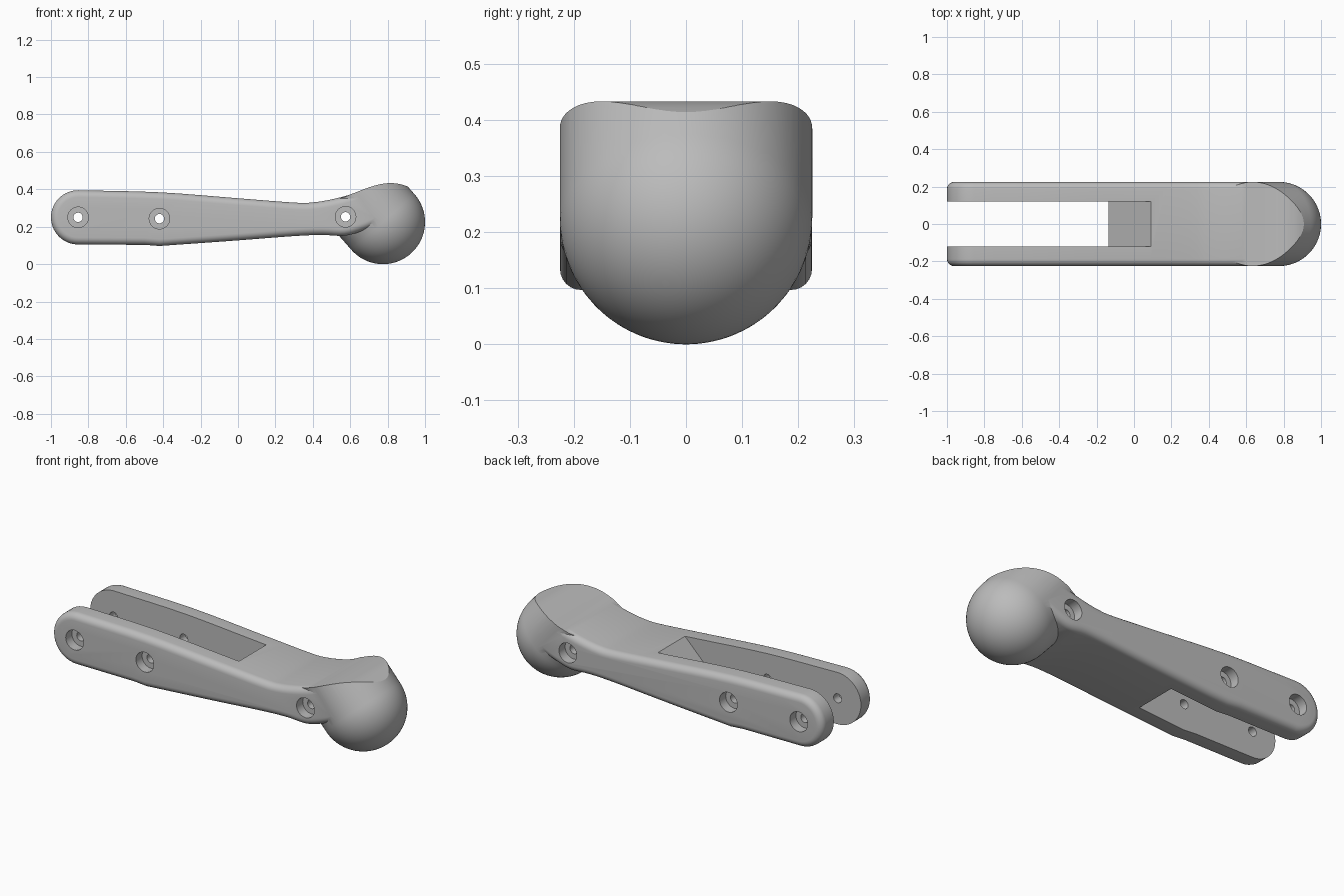
import bpy, bmesh, math
from mathutils import Matrix, Vector

if "Cube" in bpy.data.objects:
    bpy.data.objects.remove(bpy.data.objects["Cube"])

HALF, R = 0.2245, 0.225             # handle half width, ball radius
CENTRE = Vector((0.775, 0, 0.225))  # ball centre
AXIS = Vector((-0.66, 0, 0.751)).normalized()

grey = bpy.data.materials.new("plain grey")
grey.use_nodes = True
colour = (0.5, 0.5, 0.5, 1)
grey.diffuse_color = colour
grey.node_tree.nodes["Principled BSDF"].inputs["Base Color"].default_value = colour


def make_object(name, bm):
    bmesh.ops.recalc_face_normals(bm, faces=bm.faces)
    mesh = bpy.data.meshes.new(name)
    bm.to_mesh(mesh)
    bm.free()
    mesh.materials.append(grey)
    obj = bpy.data.objects.new(name, mesh)
    bpy.context.collection.objects.link(obj)
    return obj


def smooth_path(pts, steps=4):
    """Catmull-Rom curve through the points."""
    p = [Vector(q) for q in pts]
    p = [2 * p[0] - p[1]] + p + [2 * p[-1] - p[-2]]
    out = []
    for a, b, c, d in zip(p, p[1:], p[2:], p[3:]):
        for i in range(steps):
            t = i / steps
            out.append(0.5 * (2 * b + (c - a) * t + (2 * a - 5 * b + 4 * c - d) * t ** 2
                              + (3 * b - a - 3 * c + d) * t ** 3))
    return out + [p[-2]]


def prism(outline, half):
    """Side outline in x and z, extruded across y."""
    bm = bmesh.new()
    sides = [[bm.verts.new((x, y, z)) for x, z in outline] for y in (-half, half)]
    bm.faces.new(sides[0])
    bm.faces.new(sides[1])
    n = len(outline)
    for i in range(n):
        j = (i + 1) % n
        bm.faces.new((sides[0][i], sides[0][j], sides[1][j], sides[1][i]))
    bmesh.ops.recalc_face_normals(bm, faces=bm.faces)
    return bm


def combine(target, other, operation):
    mod = target.modifiers.new(operation.lower(), "BOOLEAN")
    mod.object, mod.operation, mod.solver = other, operation, "EXACT"
    bpy.context.view_layer.objects.active = target
    bpy.ops.object.modifier_apply(modifier=mod.name)
    bpy.data.objects.remove(other)


# Side curves of the handle
top = smooth_path([(-0.855, 0.395), (-0.42, 0.384), (0, 0.352), (0.3, 0.329), (0.4, 0.33),
                   (0.5, 0.346), (0.6, 0.372), (0.7, 0.41), (0.78, 0.43), (0.85, 0.43),
                   (0.92, 0.409), (1.05, 0.35)])
bottom = smooth_path([(-0.42, 0.097), (0, 0.127), (0.3, 0.15), (0.45, 0.156), (0.57, 0.152),
                      (0.67, 0.18), (CENTRE.x, CENTRE.z)])
nose = [(-0.855 + 0.145 * math.cos(a), 0.25 + 0.145 * math.sin(a))
        for a in (math.pi * (1.5 - i / 20) for i in range(20))]


def before_axis(p):
    return (p.x - CENTRE.x) * AXIS.z - (p.y - CENTRE.z) * AXIS.x < 0


# Handle: extruded side outline with rounded long edges
body_top = [p for p in top if before_axis(p)]
outline = nose + body_top + bottom[::-1] + [(-0.5, 0.103)]
bm = prism(outline, HALF)
end = {len(nose) + len(body_top) - 1, len(nose) + len(body_top)}
bm.verts.index_update()
n = len(outline)
rims = [e for e in bm.edges
        if abs(e.verts[0].co.y - e.verts[1].co.y) < 1e-6
        and {v.index % n for v in e.verts} != end]
bmesh.ops.bevel(bm, geom=rims, offset=0.037, segments=6, profile=0.5,
                affect="EDGES", clamp_overlap=False)
handle = make_object("handle", bm)

# Ball with a round neck rising into the handle
bm = bmesh.new()
bmesh.ops.create_uvsphere(bm, u_segments=80, v_segments=40, radius=R)
bmesh.ops.delete(bm, geom=[v for v in bm.verts if v.co.z > 1e-4], context="VERTS")
rim = [e for e in bm.edges if e.is_boundary]
new = bmesh.ops.extrude_edge_only(bm, edges=rim)["geom"]
bmesh.ops.translate(bm, vec=(0, 0, 0.46), verts=[g for g in new if isinstance(g, bmesh.types.BMVert)])
bmesh.ops.holes_fill(bm, edges=[e for e in bm.edges if e.is_boundary])
turn = Vector((0, 0, 1)).rotation_difference(AXIS).to_matrix().to_4x4()
bmesh.ops.transform(bm, matrix=Matrix.Translation(CENTRE) @ turn, verts=bm.verts)
ball = make_object("ball_end", bm)

# Trim the neck along the top curve and join it to the handle
trim = [(p.x, p.y + (0.0005 if p.x > 0.6 else -0.004)) for p in top if p.x > 0]
trim += [(1.05, 1), (trim[0][0], 1)]
combine(ball, make_object("trim", prism(trim, 0.5)), "DIFFERENCE")
combine(handle, ball, "UNION")

# Open slot between the two arms, with a sloping end
slot = [(-1.2, 0.5), (0.244, 0.5), (-0.252, 0), (-1.2, 0)]
combine(handle, make_object("slot", prism(slot, 0.12)), "DIFFERENCE")


# Cross holes with a wide recess on each side
def bore(x, y, z, radius, depth):
    bm = bmesh.new()
    bmesh.ops.create_cone(bm, cap_ends=True, segments=32, radius1=radius, radius2=radius, depth=depth,
                          matrix=Matrix.Translation((x, y, z)) @ Matrix.Rotation(math.pi / 2, 4, "X"))
    combine(handle, make_object("bore", bm), "DIFFERENCE")


for x, z in ((-0.855, 0.25), (-0.42, 0.243), (0.575, 0.253)):
    bore(x, 0, z, 0.025, 1)
    for side in (-1, 1):
        bore(x, side * 0.27, z, 0.055, 0.2)

bpy.ops.object.select_all(action="DESELECT")
handle.select_set(True)
bpy.context.view_layer.objects.active = handle
bpy.ops.object.shade_smooth_by_angle(angle=math.radians(25))
